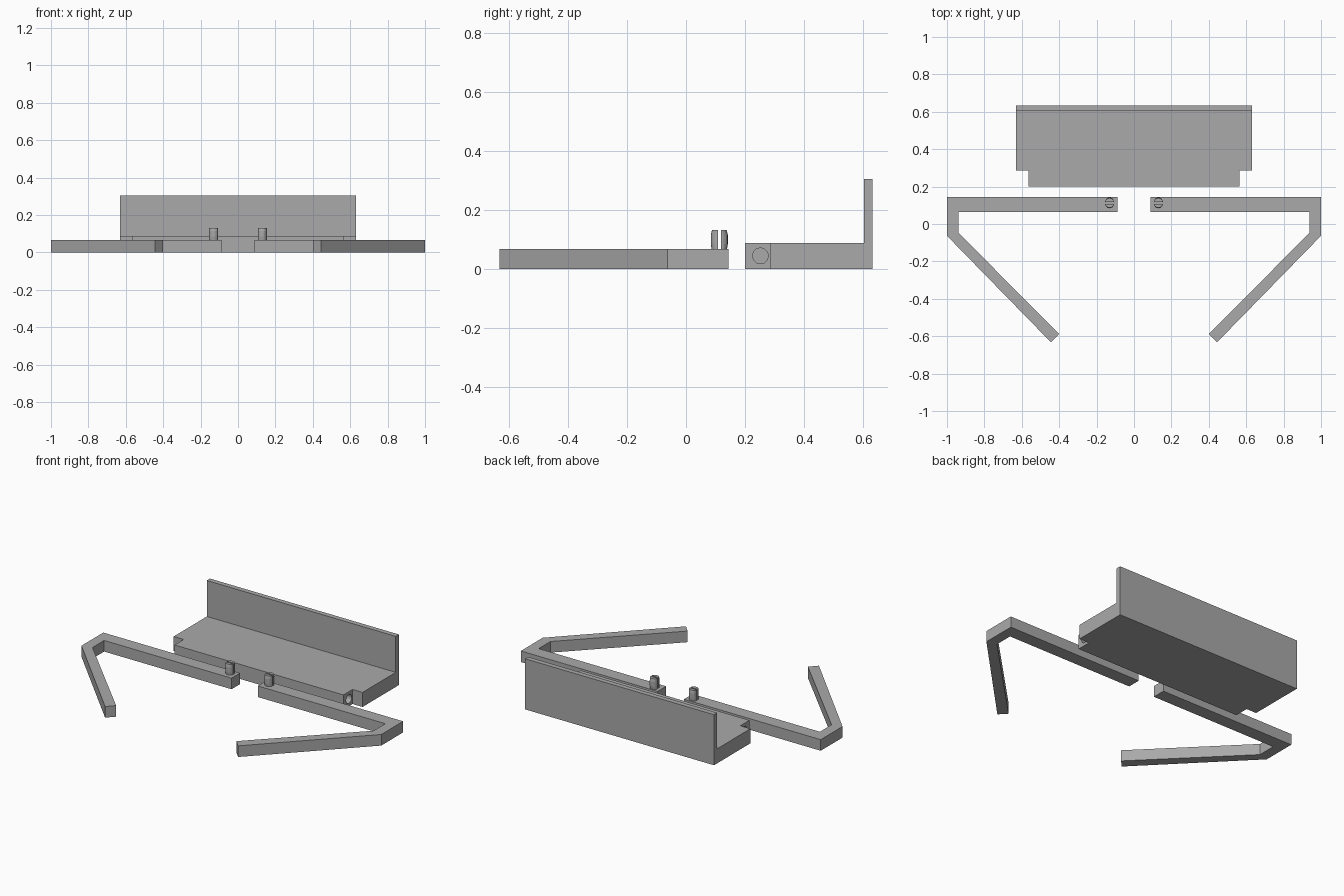
import bpy, bmesh, math

if "Cube" in bpy.data.objects:
    bpy.data.objects.remove(bpy.data.objects["Cube"])

grey = bpy.data.materials.new("plain grey")
grey.diffuse_color = (0.4, 0.4, 0.4, 1)
grey.use_nodes = True
grey.node_tree.nodes["Principled BSDF"].inputs["Base Color"].default_value = grey.diffuse_color


def loft(name, rings):
    """Solid through a stack of matching closed rings of points."""
    bm = bmesh.new()
    loops = [[bm.verts.new(p) for p in ring] for ring in rings]
    n = len(loops[0])
    bm.faces.new(loops[0])
    bm.faces.new(loops[-1])
    for a, b in zip(loops, loops[1:]):
        for i in range(n):
            j = (i + 1) % n
            bm.faces.new((a[i], a[j], b[j], b[i]))
    bmesh.ops.recalc_face_normals(bm, faces=bm.faces)
    mesh = bpy.data.meshes.new(name)
    bm.to_mesh(mesh)
    bm.free()
    mesh.materials.append(grey)
    obj = bpy.data.objects.new(name, mesh)
    bpy.context.collection.objects.link(obj)
    return obj


def slab(name, outline, z0, z1):
    return loft(name, [[(x, y, z) for x, y in outline] for z in (z0, z1)])


# Base plate with a notch at each front corner
half = [(0.563, 0.2), (0.563, 0.287), (0.63, 0.287), (0.63, 0.633)]
base = slab("base_plate", half + [(-x, y) for x, y in reversed(half)], 0, 0.088)

# Blind pivot holes in the notch side faces
for s in (1, -1):
    bpy.ops.mesh.primitive_cylinder_add(
        vertices=12, radius=0.027, depth=0.12,
        location=(s * 0.563, 0.2525, 0.044), rotation=(0, math.pi / 2, 0))
    cutter = bpy.context.object
    cutter.name = "pivot_hole_cutter"
    cutter.data.materials.append(grey)
    cutter.hide_render = True
    cutter.hide_set(True)
    mod = base.modifiers.new("pivot_hole", "BOOLEAN")
    mod.operation = "DIFFERENCE"
    mod.solver = "EXACT"
    mod.object = cutter

# Upright back wall
slab("back_wall", [(-0.63, 0.603), (0.63, 0.603), (0.63, 0.633), (-0.63, 0.633)],
     0.088, 0.305)

# Bent arms, each with a split snap pin near its inner end
arm = [(0.088, 0.145), (1.0, 0.145), (1.0, -0.063), (0.4435, -0.633),
       (0.401, -0.588), (0.938, -0.047), (0.938, 0.064), (0.088, 0.064)]
pin_profile = [(0.066, 0.021), (0.084, 0.024), (0.114, 0.024), (0.131, 0.020)]
for s, side in ((1, "right"), (-1, "left")):
    slab(side + "_arm", [(s * x, y) for x, y in arm], 0, 0.067)
    for d, end in ((1, "back"), (-1, "front")):
        rings = [[(s * 0.1305 + 0.024 * math.cos(math.pi * i / 8),
                   0.113 + d * (0.005 + r * math.sin(math.pi * i / 8)), z)
                  for i in range(9)] for z, r in pin_profile]
        loft(f"{side}_pin_{end}_half", rings)
